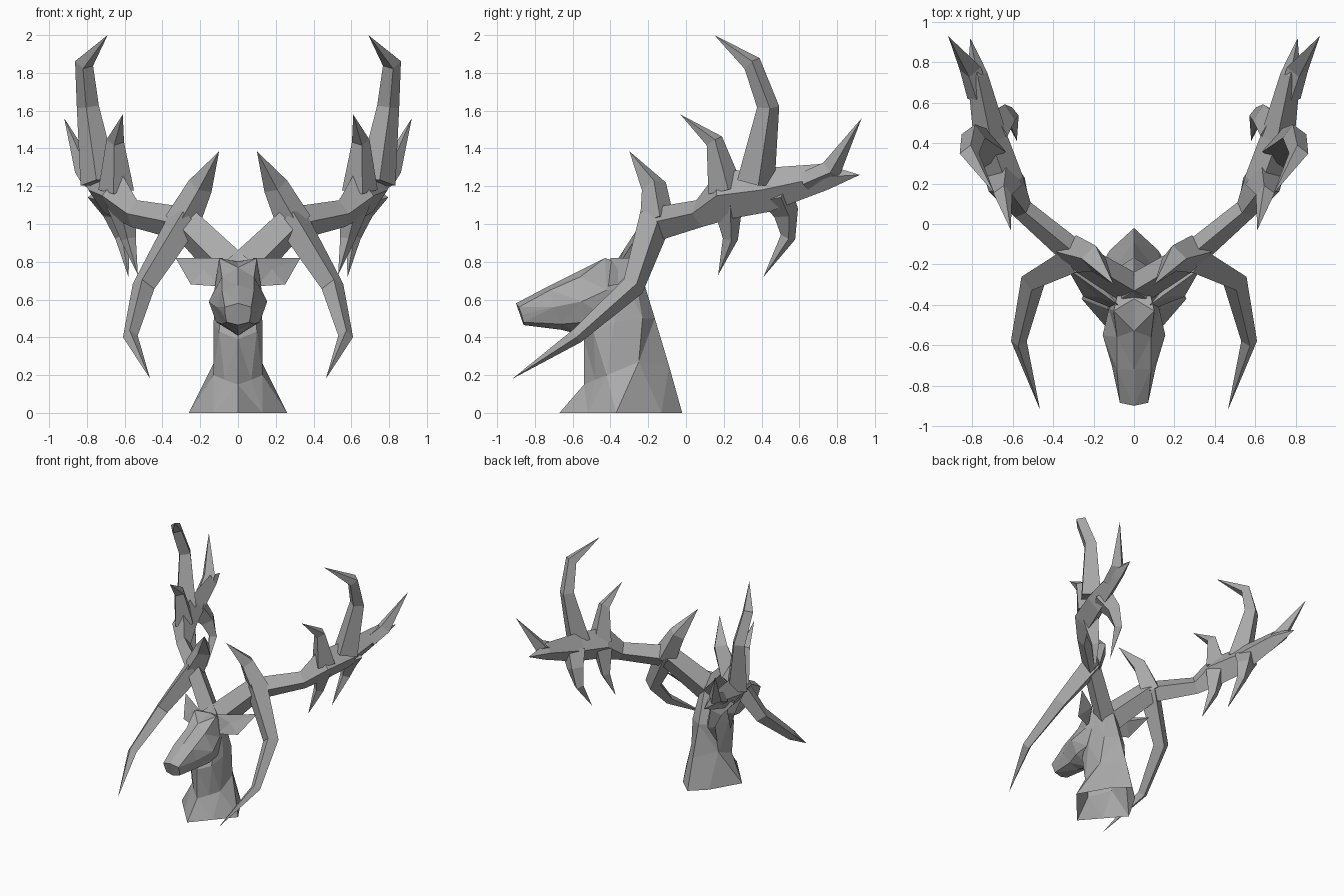
import bpy, bmesh, math
from mathutils import Vector

cube = bpy.data.objects.get("Cube")
if cube:
    bpy.data.objects.remove(cube)

grey = bpy.data.materials.new("stone_grey")
grey.use_nodes = True
grey.diffuse_color = (0.4, 0.4, 0.4, 1)
grey.node_tree.nodes["Principled BSDF"].inputs["Base Color"].default_value = (0.4, 0.4, 0.4, 1)


def finish(name, bm, mirror=False):
    bmesh.ops.recalc_face_normals(bm, faces=bm.faces)
    mesh = bpy.data.meshes.new(name)
    bm.to_mesh(mesh)
    bm.free()
    mesh.materials.append(grey)
    obj = bpy.data.objects.new(name, mesh)
    bpy.context.collection.objects.link(obj)
    if mirror:
        obj.modifiers.new("Mirror", 'MIRROR')


def bridge(bm, rings):
    n = len(rings[0])
    for a, b in zip(rings, rings[1:]):
        for i in range(n):
            j = (i + 1) % n
            bm.faces.new((a[i], a[j], b[j], b[i]))


def loft(name, halves, open_start=False):
    """Skin through half rings; the first and last point lie on x = 0."""
    bm = bmesh.new()
    rings = []
    for half in halves:
        full = half + [(-x, y, z) for x, y, z in half[-2:0:-1]]
        rings.append([bm.verts.new(p) for p in full])
    bridge(bm, rings)
    if not open_start:
        bm.faces.new(rings[0])
    bm.faces.new(rings[-1])
    bmesh.ops.triangulate(bm, faces=bm.faces)
    finish(name, bm)


def tine(name, stations, tip, axis=Vector((1, 0.15, 0)), thin=1.0):
    """Four-sided branch through (x, y, z, radius) stations, ending in a point.
    Two corners lie along the axis, the other two are scaled by thin."""
    bm = bmesh.new()
    path = [Vector(s[:3]) for s in stations] + [Vector(tip)]
    rings = []
    for i, s in enumerate(stations):
        d = (path[i + 1] - path[max(i - 1, 0)]).normalized()
        u = (axis - d * axis.dot(d)).normalized()
        v = d.cross(u) * thin
        r = s[3] * 1.12
        rings.append([bm.verts.new(path[i] + r * w) for w in (u, v, -u, -v)])
    bridge(bm, rings)
    bm.faces.new(rings[0])
    t = bm.verts.new(tip)
    last = rings[-1]
    for k in range(4):
        bm.faces.new((last[k], last[(k + 1) % 4], t))
    finish(name, bm, True)


# Neck, a hollow shell from the flared diamond base up to the skull
loft("neck", [
    [(0, -.67, 0), (.13, -.52, 0), (.26, -.37, 0), (.12, -.13, 0), (0, -.02, 0)],
    [(0, -.54, .15), (.07, -.48, .175), (.13, -.42, .2), (.125, -.25, .27), (0, -.09, .25)],
    [(0, -.54, .39), (.1, -.49, .43), (.13, -.38, .48), (.1, -.23, .5), (0, -.165, .5)],
    [(0, -.44, .7), (.07, -.42, .74), (.09, -.35, .76), (.05, -.28, .78), (0, -.25, .78)],
], open_start=True)

# Head, from muzzle to back of skull
loft("head", [
    [(0, -.9, .58), (.07, -.885, .56), (.068, -.87, .52), (.06, -.86, .48), (0, -.86, .465)],
    [(0, -.72, .675), (.085, -.72, .65), (.11, -.7, .56), (.08, -.66, .47), (0, -.66, .44)],
    [(0, -.53, .77), (.085, -.56, .72), (.155, -.55, .59), (.115, -.54, .48), (0, -.54, .41)],
    [(0, -.37, .8), (.1, -.43, .82), (.125, -.42, .65), (.11, -.42, .5), (0, -.42, .43)],
    [(0, -.3, .78), (.07, -.3, .77), (.09, -.3, .65), (.08, -.3, .55), (0, -.3, .5)],
])

# Ears, flat swept-back leaves
bm = bmesh.new()
rim = [bm.verts.new(p) for p in
       ((.08, -.4, .82), (.33, -.22, .82), (.25, -.36, .68), (.1, -.42, .67))]
back = bm.verts.new((.17, -.29, .76))
front = bm.verts.new((.18, -.36, .76))
for i in range(4):
    bm.faces.new((rim[i], rim[(i + 1) % 4], front))
    bm.faces.new((rim[(i + 1) % 4], rim[i], back))
finish("ear", bm, True)

# Antler main beam, taller than it is wide
tine("antler_beam", [(0, -.33, .72, .1), (.28, -.16, 1.0, .085), (.55, .07, 1.055, .066),
                     (.635, .2, 1.15, .115), (.71, .42, 1.18, .105), (.775, .74, 1.25, .062)],
     (.81, .92, 1.26), Vector((0, 0, 1)), .72)

# Antler tines
tines = {
    "brow_tine": ([(.28, -.16, 1.03, .08), (.5, -.28, .67, .055), (.57, -.58, .405, .035)],
                  (.465, -.92, .18)),
    "inner_tine": ([(.3, -.15, 1.0, .085), (.2, -.17, 1.2, .06)], (.1, -.3, 1.385)),
    "forward_tine": ([(.645, .21, 1.18, .085), (.65, .15, 1.44, .042)], (.61, -.03, 1.58)),
    "crown_tine": ([(.735, .37, 1.22, .09), (.795, .435, 1.62, .053), (.815, .35, 1.85, .044)],
                   (.69, .15, 2.0)),
    "rear_tine": ([(.77, .63, 1.22, .05), (.81, .77, 1.29, .05)], (.92, .93, 1.56)),
    "front_hanging_tine": ([(.62, .22, 1.12, .075), (.58, .235, .92, .036)], (.53, .17, .73)),
    "rear_hanging_tine": ([(.71, .47, 1.17, .085), (.65, .53, 1.06, .06), (.61, .54, .93, .036)],
                          (.58, .41, .72)),
}
for name, (stations, tip) in tines.items():
    tine(name, stations, tip)
